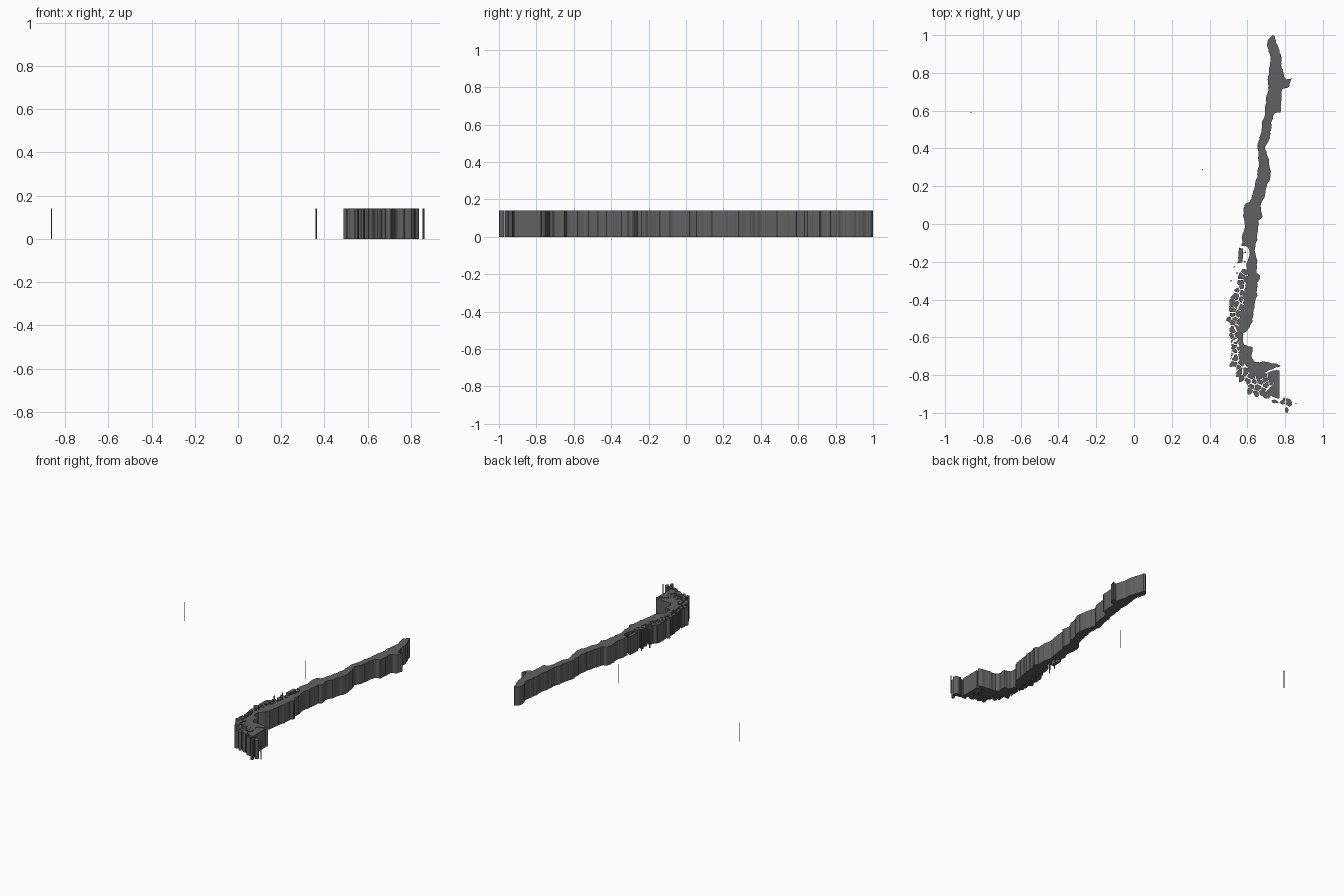
import bpy, bmesh, math, random
from mathutils import Vector

if "Cube" in bpy.data.objects:
    bpy.data.objects.remove(bpy.data.objects["Cube"])

random.seed(7)
H = 0.14
stone = bpy.data.materials.new("dark_grey")
stone.diffuse_color = (.12, .12, .12, 1)
stone.use_nodes = True
stone.node_tree.nodes["Principled BSDF"].inputs["Base Color"].default_value = stone.diffuse_color


def roughen(pts, depth, amount):
    """Fractal midpoint displacement of a closed outline, for a ragged coast."""
    for _ in range(depth):
        out = []
        for i, a in enumerate(pts):
            b = pts[(i + 1) % len(pts)]
            d = b - a
            out.append(a)
            if d.length > 0.007:
                n = Vector((-d.y, d.x))
                out.append((a + b) / 2 + n * random.uniform(-amount, amount))
        pts = out
    return pts


def slab(name, outlines):
    """Extrude closed outlines into flat-topped slabs."""
    bm = bmesh.new()
    for pts in outlines:
        face = bm.faces.new([bm.verts.new((p.x, p.y, 0)) for p in pts])
        face.normal_update()
        if face.normal.z > 0:
            face.normal_flip()
        ext = bmesh.ops.extrude_face_region(bm, geom=[face], use_keep_orig=True)
        top = [g for g in ext["geom"] if isinstance(g, bmesh.types.BMVert)]
        bmesh.ops.translate(bm, verts=top, vec=(0, 0, H))
    bmesh.ops.recalc_face_normals(bm, faces=bm.faces)
    mesh = bpy.data.meshes.new(name)
    bm.to_mesh(mesh)
    bm.free()
    mesh.materials.append(stone)
    obj = bpy.data.objects.new(name, mesh)
    bpy.context.collection.objects.link(obj)
    return obj


def vecs(pairs):
    return [Vector(p) for p in pairs]


def inside(p, poly):
    hit = False
    for i, a in enumerate(poly):
        b = poly[i - 1]
        if (a.y > p.y) != (b.y > p.y) and p.x < (b.x - a.x) * (p.y - a.y) / (b.y - a.y) + a.x:
            hit = not hit
    return hit


def clip(poly, point, normal):
    """Keep the part of a convex polygon behind a line."""
    out = []
    for i, b in enumerate(poly):
        a = poly[i - 1]
        da, db = (a - point).dot(normal), (b - point).dot(normal)
        if da * db < 0:
            out.append(a.lerp(b, da / (da - db)))
        if db <= 0:
            out.append(b)
    return out


# Mainland strip: west and east coasts, north to south
west = [(.735, 1), (.707, .97), (.72, .9), (.716, .8), (.712, .73), (.70, .65), (.693, .58),
        (.675, .5), (.665, .45), (.655, .4), (.66, .3), (.655, .25), (.64, .2), (.625, .15),
        (.612, .115), (.587, .105), (.578, .04), (.586, 0), (.575, -.05), (.568, -.115),
        (.60, -.12), (.612, -.17), (.598, -.24), (.60, -.3), (.585, -.36), (.588, -.42),
        (.565, -.47), (.56, -.52), (.55, -.56), (.552, -.62), (.565, -.68), (.555, -.71),
        (.59, -.745), (.62, -.80), (.645, -.785), (.655, -.835)]
east = [(.747, .99), (.758, .95), (.776, .9), (.781, .85), (.792, .8), (.805, .765),
        (.838, .772), (.822, .73), (.787, .715), (.778, .65), (.775, .59), (.742, .583),
        (.725, .5), (.718, .45), (.693, .4), (.715, .34), (.725, .28), (.718, .23), (.703, .2),
        (.692, .14), (.671, .1), (.68, .04), (.66, .02), (.654, -.05), (.642, -.12), (.652, -.2),
        (.648, -.26), (.668, -.275), (.666, -.29), (.652, -.31), (.653, -.38), (.638, -.44),
        (.628, -.52), (.602, -.56), (.578, -.58), (.583, -.64), (.625, -.65), (.622, -.705),
        (.64, -.73), (.70, -.73), (.778, -.752), (.74, -.764), (.695, -.785)]
outline = vecs(west + east[::-1])
slab("mainland", [roughen(outline, 4, .11)])

# Large southern island with its straight eastern border
block = roughen(vecs([(.708, -.79), (.735, -.775), (.771, -.775), (.771, -.925), (.735, -.915),
                      (.70, -.895), (.715, -.87), (.742, -.845), (.71, -.825)]), 3, .08)
clean = []
for p in block:
    if p.x > .762:
        p.x = .771
    if not clean or (p - clean[-1]).length > 1e-4:
        clean.append(p)
slab("southern_border_island", [clean])

# Long island off the west coast
slab("coastal_island", [roughen(vecs([(.555, -.125), (.576, -.13), (.578, -.16), (.572, -.205),
                                      (.548, -.21), (.553, -.17)]), 3, .1)])

# Archipelago: shrunken cells of a jittered grid, slanted along the fjords
zone = vecs([(.575, -.22), (.61, -.24), (.60, -.3), (.59, -.36), (.59, -.42), (.57, -.47),
             (.555, -.56), (.555, -.62), (.57, -.68), (.565, -.72), (.61, -.76), (.69, -.775),
             (.725, -.79), (.74, -.83), (.71, -.86), (.70, -.89), (.76, -.93), (.815, -.935),
             (.835, -.945), (.82, -.965), (.75, -.955), (.68, -.93), (.61, -.89), (.56, -.83),
             (.52, -.745), (.507, -.66), (.503, -.52), (.505, -.43), (.505, -.39),
             (.53, -.36), (.55, -.28)])
sx, sy = .025, .036
seeds = [Vector((.42 + sx * (i + random.uniform(-.48, .48)),
                 -.16 - sy * (j + random.uniform(-.48, .48)) - (i % 2) * sy / 2))
         for i in range(19) for j in range(25)]
islands = []
for s in seeds:
    if not inside(s, zone):
        continue
    cell = [s + Vector(c) for c in ((-.022, -.028), (.022, -.028), (.022, .028), (-.022, .028))]
    gap = random.uniform(.0012, .0035)
    for t in seeds:
        d = t - s
        if 0 < d.length < .1:
            n = d.normalized()
            cell = clip(cell, s + d / 2 - n * gap, n)
    if len(cell) > 2:
        islands.append(roughen(cell, 2, .15))
slab("fjord_islands", islands)


# Small and remote islets
def islet(x, y, r, ry=None):
    ry = ry or r
    return [Vector((x + r * math.cos(a * math.tau / 7), y + ry * math.sin(a * math.tau / 7)))
            for a in range(7)]


slab("ocean_islets", [islet(-.863, .59, .003), islet(.362, .288, .003, .002)])
slab("southern_islets", [islet(.858, -.95, .004), islet(.808, -.985, .010, .0154)])
slab("northern_islets", [islet(.53, -.227, .004), islet(.514, -.30, .004),
                         islet(.585, -.20, .006, .004), islet(.545, -.26, .006, .004),
                         islet(.59, -.15, .005, .004)])
